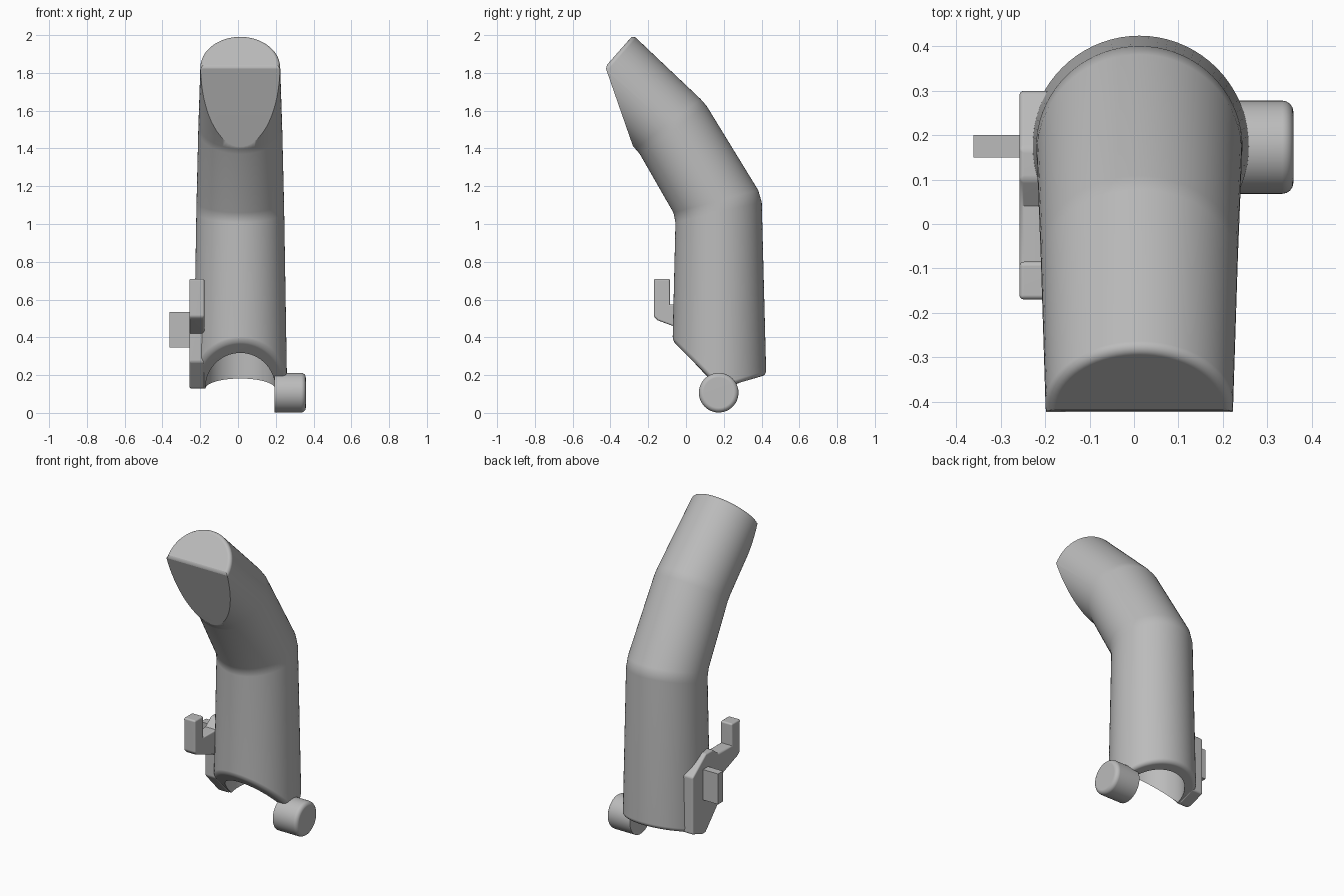
import bpy, bmesh
from math import cos, sin, pi, radians
from mathutils import Vector, Matrix

cube = bpy.data.objects.get("Cube")
if cube:
    bpy.data.objects.remove(cube)

GREY = (0.5, 0.5, 0.5, 1)
mat = bpy.data.materials.new("plain grey")
mat.use_nodes = True
mat.diffuse_color = GREY
mat.node_tree.nodes["Principled BSDF"].inputs["Base Color"].default_value = GREY

SIDES = 72


def make(name, bm, smooth=True):
    """Turn a bmesh into a finished grey object."""
    bmesh.ops.recalc_face_normals(bm, faces=bm.faces)
    me = bpy.data.meshes.new(name)
    bm.to_mesh(me)
    bm.free()
    me.materials.append(mat)
    ob = bpy.data.objects.new(name, me)
    bpy.context.collection.objects.link(ob)
    bpy.ops.object.select_all(action="DESELECT")
    ob.select_set(True)
    bpy.context.view_layer.objects.active = ob
    if smooth:
        bpy.ops.object.shade_smooth_by_angle(angle=radians(32))
    return ob


def weighted(ob):
    ob.modifiers.new("normals", "WEIGHTED_NORMAL").keep_sharp = True


def bevel(bm, edges, width):
    bmesh.ops.bevel(bm, geom=edges, offset=width, segments=4, profile=0.5,
                    affect="EDGES", clamp_overlap=False)


def sharp(edges, limit=0.55):
    return [e for e in edges if len(e.link_faces) == 2 and e.calc_face_angle() > limit]


def slice_off(bm, faces, co, no):
    """Cut away what lies beyond a plane and close the hole."""
    geom = list({v for f in faces for v in f.verts} | {e for f in faces for e in f.edges}) + list(faces)
    cut = bmesh.ops.bisect_plane(bm, geom=geom, dist=1e-5, plane_co=co, plane_no=no, clear_outer=True)
    edges = [e for e in cut["geom_cut"] if isinstance(e, bmesh.types.BMEdge)]
    return bmesh.ops.holes_fill(bm, edges=edges, sides=0)["faces"]


# bent tube: each station is (front point, back point, half width)
stations = [
    (Vector((0, -0.08, 0)), Vector((0, 0.43, 0)), 0.25),
    (Vector((0, -0.055, 1.04)), Vector((0, 0.40, 1.15)), 0.232),
    (Vector((0, -0.25, 1.38)), Vector((0, 0.10, 1.64)), 0.222),
    (Vector((0, -0.557, 1.685)), Vector((0, -0.28, 2.0)), 0.211),
]


def blend(a, b, t):
    return a[0].lerp(b[0], t), a[1].lerp(b[1], t), a[2] + (b[2] - a[2]) * t


# soften each bend with a pair of rings
path = [stations[0]]
for prev, here, nxt in zip(stations, stations[1:], stations[2:]):
    path += [blend(here, prev, 0.03), blend(here, nxt, 0.06)]
path.append(stations[-1])

bm = bmesh.new()
rings = []
for front, back, half in path:
    mid, axis = (front + back) / 2, (back - front) / 2
    rings.append([bm.verts.new(mid + axis * sin(2 * pi * i / SIDES)
                               + Vector((0.012 + half * cos(2 * pi * i / SIDES), 0, 0)))
                  for i in range(SIDES)])
for a, b in zip(rings, rings[1:]):
    for i in range(SIDES):
        j = (i + 1) % SIDES
        bm.faces.new((a[i], a[j], b[j], b[i]))
bm.faces.new(rings[0][::-1])
cap = bm.faces.new(rings[-1])
bmesh.ops.recalc_face_normals(bm, faces=bm.faces)

# slanted flat on the front of the tip
tip = [f for f in bm.faces if any(v in set(rings[-1]) for v in f.verts)]
slice_off(bm, tip, (0, -0.28, 1.41), (0, -0.43, -0.15))

# two slanted planes form the open foot
for co, no in (((0, 0.18, 0.13), (0, -1, -1)), ((0, 0.18, 0.13), (0, 0.29, -1))):
    low = [f for f in bm.faces if min(v.co.z for v in f.verts) < 0.9]
    slice_off(bm, low, co, no)
bmesh.ops.recalc_face_normals(bm, faces=bm.faces)
bm.normal_update()

# round the end cap and the rim of the foot
cap_dir = Vector((0, -0.75, 0.66)).normalized()
rim = [e for e in sharp(bm.edges)
       if any(f.normal.dot(cap_dir) > 0.97 and f.calc_center_median().z > 1.7 for f in e.link_faces)
       or max(v.co.z for v in e.verts) < 0.5 and abs(e.verts[0].co.x - e.verts[1].co.x) < 0.3]
bevel(bm, rim, 0.022)
body = make("bent_tube", bm, smooth=False)

# hollow bore in the lower tube
bm = bmesh.new()
bmesh.ops.create_cone(bm, cap_ends=True, segments=SIDES, radius1=0.187, radius2=0.175, depth=1.1,
                      matrix=Matrix.Translation((0.012, 0.175, 0.45)))
bore = make("bore_cutter", bm)
bore.hide_render = True
cut = body.modifiers.new("bore", "BOOLEAN")
cut.operation, cut.solver, cut.object = "DIFFERENCE", "EXACT", bore
bpy.ops.object.select_all(action="DESELECT")
body.select_set(True)
bpy.context.view_layer.objects.active = body
bpy.ops.object.modifier_apply(modifier="bore")
bpy.data.objects.remove(bore)
bpy.ops.object.shade_smooth_by_angle(angle=radians(32))
weighted(body)

# side plate with forward hook
outline = [(0.30, 0.165), (0.20, 0.13), (0.17, 0.13), (0.04, 0.27), (0.04, 0.42), (-0.15, 0.49),
           (-0.17, 0.51), (-0.17, 0.71), (-0.085, 0.71), (-0.085, 0.575), (0.04, 0.575),
           (0.10, 0.62), (0.17, 0.62), (0.30, 0.52)]
bm = bmesh.new()
face = bm.faces.new([bm.verts.new((-0.258, y, z)) for y, z in outline])
side = bmesh.ops.extrude_face_region(bm, geom=[face])["geom"]
bmesh.ops.translate(bm, vec=(0.08, 0, 0), verts=[v for v in side if isinstance(v, bmesh.types.BMVert)])
bmesh.ops.recalc_face_normals(bm, faces=bm.faces)
bm.normal_update()
bevel(bm, [e for e in sharp(bm.edges) if e.is_convex], 0.01)
weighted(make("hook_plate", bm))

# small square stud on the plate
bm = bmesh.new()
bmesh.ops.create_cube(bm, size=1, matrix=Matrix.Translation((-0.307, 0.175, 0.44))
                      @ Matrix.Diagonal((0.11, 0.05, 0.19, 1)))
make("side_stud", bm, smooth=False)

# round pivot knob
bm = bmesh.new()
bmesh.ops.create_cone(bm, cap_ends=True, segments=48, radius1=0.105, radius2=0.105, depth=0.166,
                      matrix=Matrix.Translation((0.276, 0.173, 0.107)) @ Matrix.Rotation(pi / 2, 4, "Y"))
bm.normal_update()
bevel(bm, [e for e in sharp(bm.edges) if e.verts[0].co.x > 0.3 and e.verts[1].co.x > 0.3], 0.025)
weighted(make("pivot_knob", bm))
